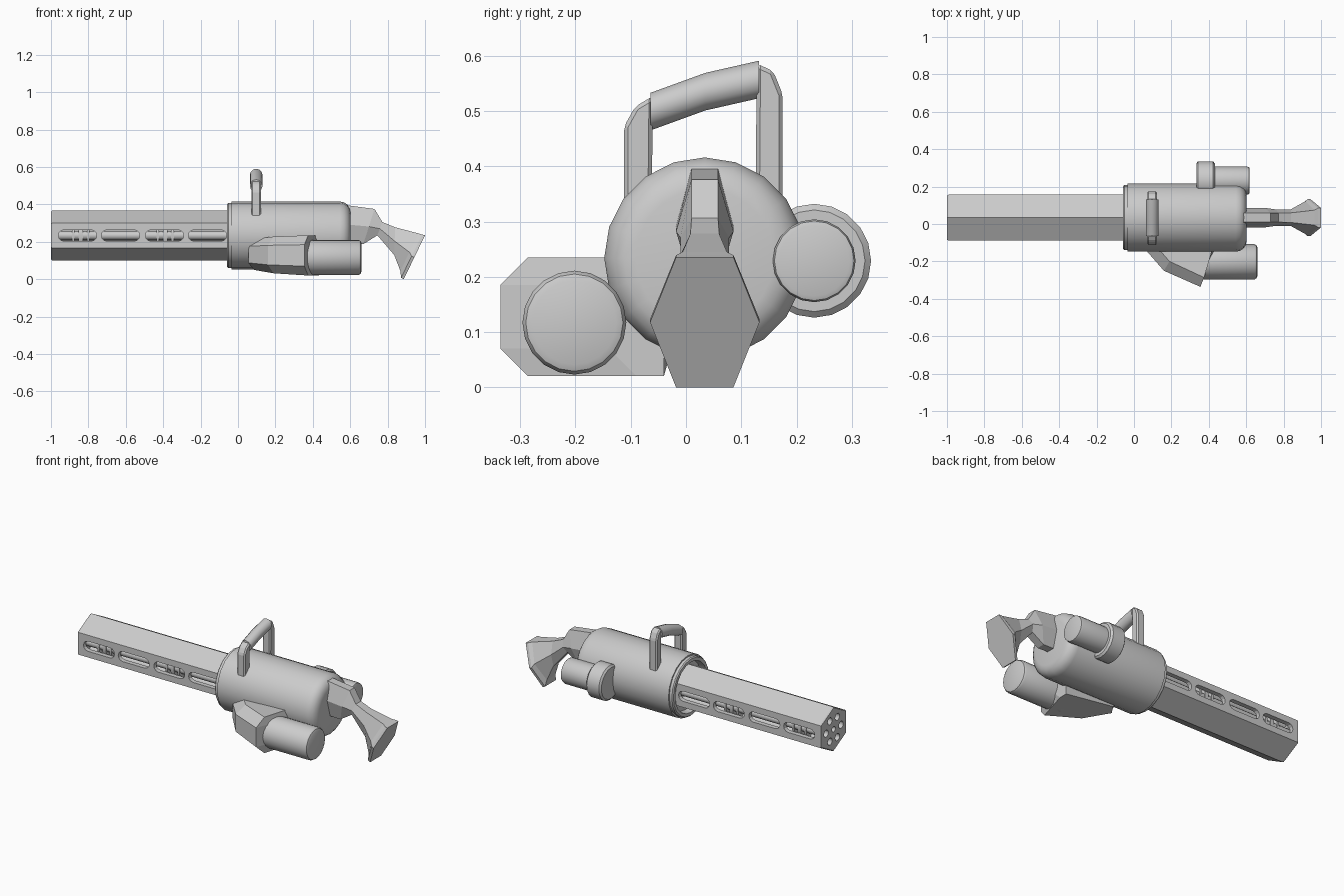
import bpy, bmesh, math
from mathutils import Vector

if "Cube" in bpy.data.objects:
    bpy.data.objects.remove(bpy.data.objects["Cube"])

CY, CZ = 0.034, 0.234   # main axis of the weapon


def loft(name, rings, smooth=False, bevel=0.0):
    """Skin a list of equal-sized point rings and cap both ends."""
    bm = bmesh.new()
    vs = [[bm.verts.new(p) for p in ring] for ring in rings]
    n = len(vs[0])
    for a, b in zip(vs, vs[1:]):
        for i in range(n):
            j = (i + 1) % n
            bm.faces.new((a[i], a[j], b[j], b[i]))
    bm.faces.new(vs[0])
    bm.faces.new(vs[-1][::-1])
    bmesh.ops.recalc_face_normals(bm, faces=bm.faces)
    if bevel:
        bmesh.ops.bevel(bm, geom=bm.edges[:], offset=bevel, segments=1,
                        affect='EDGES', clamp_overlap=True)
    me = bpy.data.meshes.new(name)
    bm.to_mesh(me)
    bm.free()
    ob = bpy.data.objects.new(name, me)
    bpy.context.collection.objects.link(ob)
    if smooth:
        bpy.ops.object.select_all(action='DESELECT')
        ob.select_set(True)
        bpy.context.view_layer.objects.active = ob
        bpy.ops.object.shade_smooth_by_angle(angle=math.radians(35))
    return ob


def lathe(name, profile, cy=CY, cz=CZ, n=20, phase=0.0, sz=1.0, smooth=True):
    """Revolve (x, radius) pairs about an axis parallel to x."""
    rings = []
    for x, r in profile:
        rings.append([(x, cy + r * math.cos(phase + 2 * math.pi * i / n),
                       cz + sz * r * math.sin(phase + 2 * math.pi * i / n))
                      for i in range(n)])
    return loft(name, rings, smooth)


def cut(target, cutter):
    """Boolean-subtract the cutter, then discard it."""
    cutter.hide_render = True
    m = target.modifiers.new("cut", 'BOOLEAN')
    m.operation, m.solver, m.object = 'DIFFERENCE', 'EXACT', cutter
    bpy.context.view_layer.objects.active = target
    bpy.ops.object.modifier_apply(modifier=m.name)
    bpy.data.objects.remove(cutter)


# Main drum body with rounded rear and recessed front rim
lathe("body", [(0.602, 0.125), (0.597, 0.147), (0.585, 0.165), (0.567, 0.177),
               (0.545, 0.182), (-0.035, 0.182), (-0.035, 0.174), (-0.052, 0.174),
               (-0.058, 0.168), (-0.058, 0.15), (-0.02, 0.145)])

# Hexagonal barrel shroud, hollowed, with side slots and muzzle holes
shroud = lathe("barrel_shroud", [(-1, 0.136), (-0.993, 0.1414), (0.0, 0.1414)],
               n=6, phase=math.pi / 6, sz=0.94, smooth=False)
cut(shroud, lathe("cavity", [(-0.965, 0.1), (-0.04, 0.1)], n=24))
for x0 in (-0.96, -0.73, -0.495, -0.265):
    x1, r = x0 + 0.205, 0.03
    arc = [math.pi / 2 + math.pi * i / 6 for i in range(7)]
    outline = [(x0 + r + r * math.cos(a), CZ + r * math.sin(a)) for a in arc]
    outline += [(x1 - r - r * math.cos(a), CZ - r * math.sin(a)) for a in arc]
    cut(shroud, loft("slot", [[(x, y, z) for x, z in outline] for y in (-0.2, 0.3)]))

# Ring of barrels around a central spindle
for i in range(6):
    a = i * math.pi / 3
    y, z = CY + 0.07 * math.cos(a), CZ + 0.07 * math.sin(a)
    cut(shroud, lathe("muzzle_hole", [(-1.05, 0.021), (-0.95, 0.021)], y, z, 12))
    lathe(f"barrel_{i}", [(-0.967, 0.024), (-0.01, 0.024)], y, z, 12)
cut(shroud, lathe("centre_hole", [(-1.05, 0.017), (-0.95, 0.017)], n=12))
lathe("spindle", [(-0.967, 0.03), (-0.01, 0.03)], n=12)

# Barrel clamps seen through the slots
for k, x in enumerate((-0.84, -0.39)):
    for d in (-0.04, 0.0, 0.04):
        w = 0.012 if d == 0 else 0.007
        lathe(f"barrel_clamp_{k}", [(x + d - w, 0.098), (x + d + w, 0.098)], n=24)

# Carry handle: two legs and a sloping round grip
legs = {"handle_leg_left": [(-0.112, 0.33), (-0.112, 0.472), (-0.092, 0.508),
                            (-0.06, 0.527), (-0.062, 0.33)],
        "handle_leg_right": [(0.175, 0.33), (0.175, 0.53), (0.158, 0.572),
                             (0.128, 0.586), (0.126, 0.33)]}
for name, pts in legs.items():
    loft(name, [[(x, y, z) for y, z in pts] for x in (0.071, 0.123)], bevel=0.007)
grip = [(-0.064, 0.499), (0.035, 0.535), (0.132, 0.557)]
loft("handle_grip", [[(0.097 + 0.034 * math.cos(a), y, z + 0.034 * math.sin(a))
                      for a in [i * math.pi / 6 for i in range(12)]]
                     for y, z in grip], smooth=True)

# Wedge-shaped side housing: chamfered outline, slightly slimmer at the front
plan = [(0.09, -0.03, 0.035), (0.055, -0.13, 0.03), (0.16, -0.25, 0.012),
        (0.355, -0.336, 0), (0.432, -0.14, 0), (0.432, -0.04, 0)]
mid = Vector((0.27, -0.13))
rings = []
for z, s, t in ((0.02, 0.8, 1), (0.07, 1, 0.6), (0.185, 1, -0.3), (0.235, 0.8, -0.6)):
    ring = []
    for x, y, d in plan:
        # pull the outer edge in on the top and bottom rings
        yy = y + (0.05 if s < 1 and y < -0.1 else 0)
        xx = x + (0.03 if s < 1 and x < 0.2 else 0)
        if s < 1 and 0.3 < x < 0.4:
            xx += 0.02
        ring.append((xx, yy, z + d * t))
    rings.append(ring)
loft("side_housing", rings)

# Large canister behind the housing
lathe("side_canister", [(0.33, 0.094), (0.645, 0.094), (0.655, 0.088), (0.66, 0.076)],
      -0.202, 0.117, 20)

# Opposite side motor with wide collar
lathe("motor_collar", [(0.333, 0.092), (0.342, 0.103), (0.422, 0.103), (0.432, 0.092)],
      0.232, 0.229, 20)
lathe("motor", [(0.40, 0.075), (0.605, 0.075), (0.615, 0.072), (0.618, 0.064)],
      0.232, 0.229, 20)

# Stock: faceted grip flaring into a six-sided butt plate
# (top x, top z, bottom x, bottom z, half-widths at top, middle, bottom)
stations = [(0.58, 0.396, 0.58, 0.19, 0.024, 0.052, 0.024),
            (0.73, 0.376, 0.67, 0.188, 0.024, 0.052, 0.024),
            (0.772, 0.306, 0.745, 0.235, 0.024, 0.044, 0.024),
            (0.84, 0.278, 0.835, 0.13, 0.026, 0.044, 0.026),
            (0.965, 0.245, 0.868, 0.045, 0.04, 0.088, 0.04),
            (0.985, 0.239, 0.872, 0.008, 0.052, 0.099, 0.052),
            (1.0, 0.235, 0.886, 0.0, 0.052, 0.099, 0.052)]
rings = []
for tx, tz, bx, bz, wt, wm, wb in stations:
    mx, mz = (tx + bx) / 2, (tz + bz) / 2
    rings.append([(tx, CY - wt, tz), (mx, CY - wm, mz), (bx, CY - wb, bz),
                  (bx, CY + wb, bz), (mx, CY + wm, mz), (tx, CY + wt, tz)])
loft("stock", rings)
